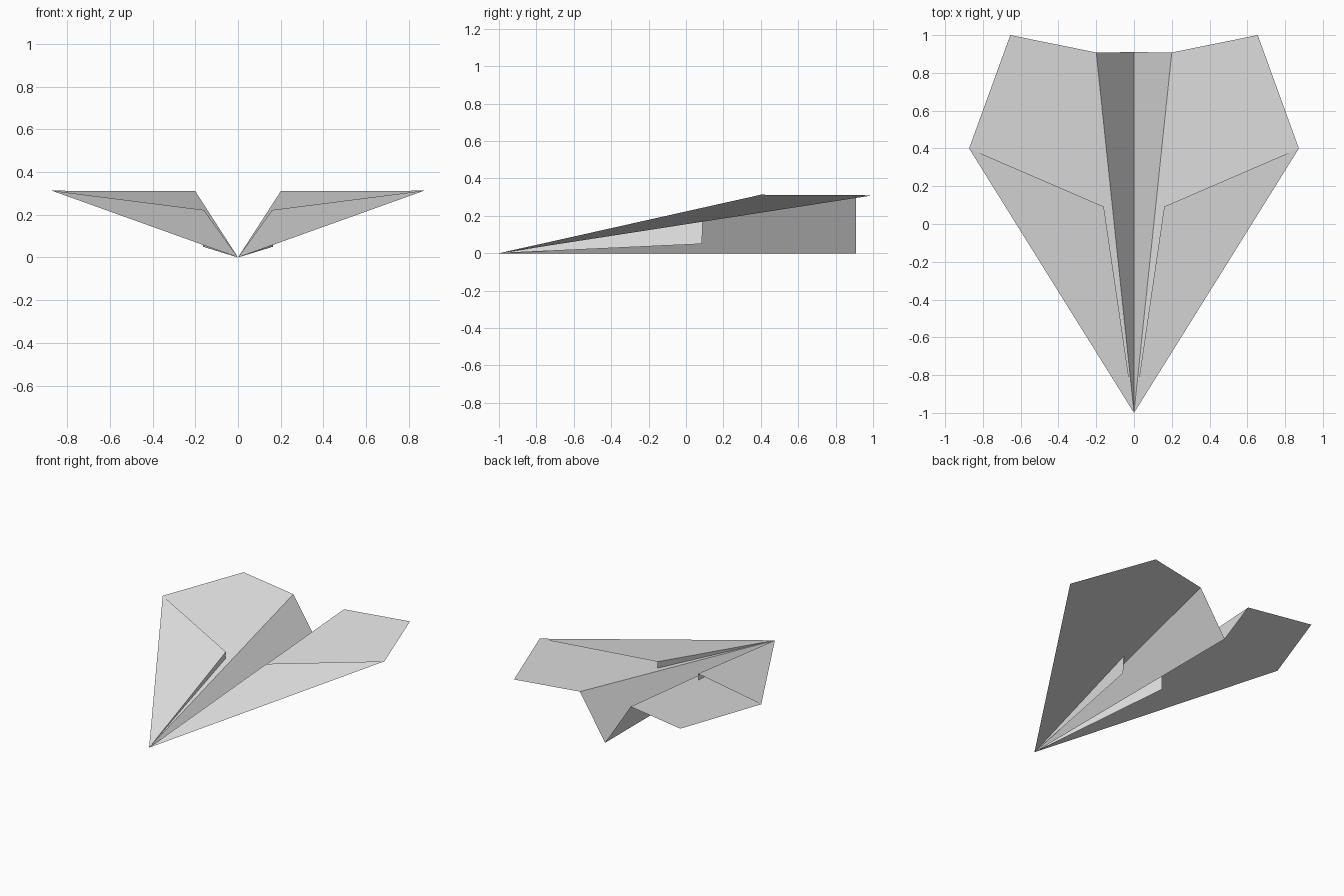
import bpy
import bmesh
from mathutils import Vector

cube = bpy.data.objects.get("Cube")
if cube:
    bpy.data.objects.remove(cube, do_unlink=True)

# One plain paper colour
paper = bpy.data.materials.new("grey_white_paper")
paper.use_nodes = True
colour = (0.8, 0.8, 0.8, 1)
paper.diffuse_color = colour
paper.node_tree.nodes["Principled BSDF"].inputs["Base Color"].default_value = colour

# Corners of the folded sheet, on the +x half
nose = Vector((0, -1, 0))
keel_back = Vector((0, 0.91, 0))
fold_back = Vector((0.2, 0.908, 0.31))
wing_rear = Vector((0.655, 1, 0.31))
wing_tip = Vector((0.873, 0.4, 0.313))
flap_top = Vector((0.16, 0.092, 0.222))
flap_bottom = Vector((0.163, 0.085, 0.05))


def sheet(name, panels, sides=(1, -1)):
    """Build thin flat panels, each repeated on the given sides of the plane."""
    bm = bmesh.new()
    for side in sides:
        for panel in panels:
            # Mirrored panels keep the nose first and turn the winding round
            corners = panel if side > 0 else panel[:1] + panel[:0:-1]
            bm.faces.new([bm.verts.new((p.x * side, p.y, p.z)) for p in corners])
    bmesh.ops.remove_doubles(bm, verts=bm.verts, dist=0.0001)
    mesh = bpy.data.meshes.new(name)
    bm.to_mesh(mesh)
    bm.free()
    mesh.materials.append(paper)
    obj = bpy.data.objects.new(name, mesh)
    bpy.context.collection.objects.link(obj)
    return obj


# V-shaped keel along the middle
sheet("keel", [[nose, fold_back, keel_back]])

for label, side in (("left", 1), ("right", -1)):
    # Broad wing
    sheet(label + "_wing", [[nose, wing_tip, wing_rear, fold_back]], (side,))
    # Folded-over layer: a panel on the wing and one hanging beside the keel
    sheet(label + "_nose_flap",
          [[nose, wing_tip, flap_top], [nose, flap_bottom, flap_top]], (side,))
